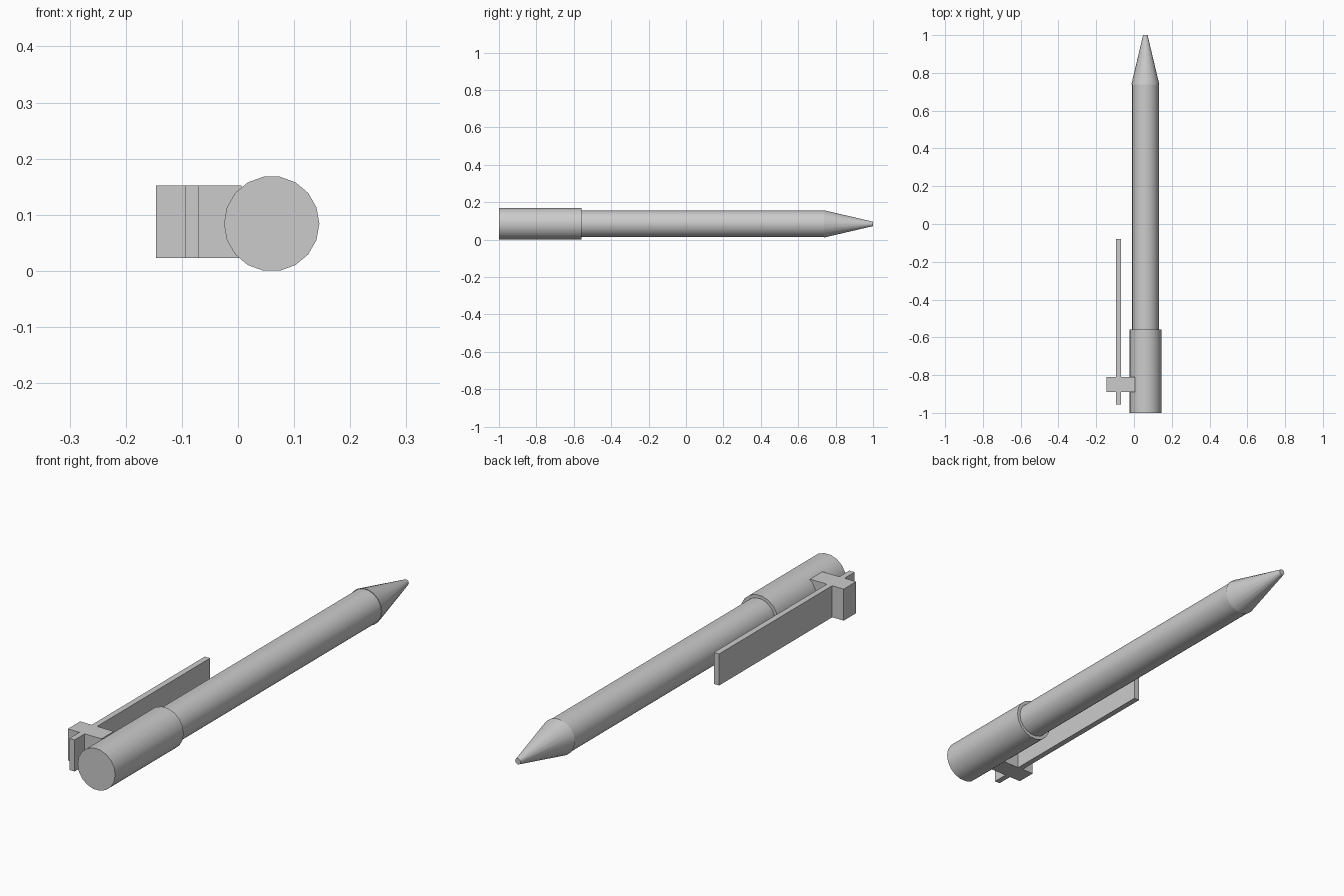
import bpy
import math

if "Cube" in bpy.data.objects:
    bpy.data.objects.remove(bpy.data.objects["Cube"])

AXIS_X, AXIS_Z = 0.06, 0.084
SIDES = 18


def tapered_tube(name, y0, y1, r0, r1):
    """Round section along +y, with a corner facing +x."""
    bpy.ops.mesh.primitive_cone_add(
        vertices=SIDES, radius1=r0, radius2=r1, depth=y1 - y0,
        location=(AXIS_X, (y0 + y1) / 2, AXIS_Z))
    ob = bpy.context.object
    ob.name = name
    # turn the axis to +y, after a half-step roll for flat top and bottom
    ob.rotation_euler = (-math.pi / 2, 0, math.pi)
    ob.rotation_euler = (-math.pi / 2, 0, 0)
    for v in ob.data.vertices:
        x, y = v.co.x, v.co.y
        v.co.x, v.co.y = y, -x
    bpy.ops.object.transform_apply(location=False, rotation=True, scale=False)
    bpy.ops.object.shade_smooth_by_angle(angle=math.radians(35))
    return ob


def box(name, x, y, z):
    bpy.ops.mesh.primitive_cube_add(
        size=1, location=[(a + b) / 2 for a, b in (x, y, z)])
    ob = bpy.context.object
    ob.name = name
    ob.scale = [b - a for a, b in (x, y, z)]
    bpy.ops.object.transform_apply(location=False, rotation=False, scale=True)
    return ob


# Pen body: wide end cap, barrel, writing tip
tapered_tube("end_cap", -1.0, -0.558, 0.085, 0.085)
tapered_tube("barrel", -0.57, 0.745, 0.0715, 0.0715)
tapered_tube("tip", 0.738, 1.0, 0.074, 0.012)

# Pocket clip: mount block crossing the long blade
clip_z = (0.023, 0.152)
box("clip_mount", (-0.146, 0.006), (-0.89, -0.81), clip_z)
box("clip_blade", (-0.094, -0.07), (-0.955, -0.08), clip_z)
